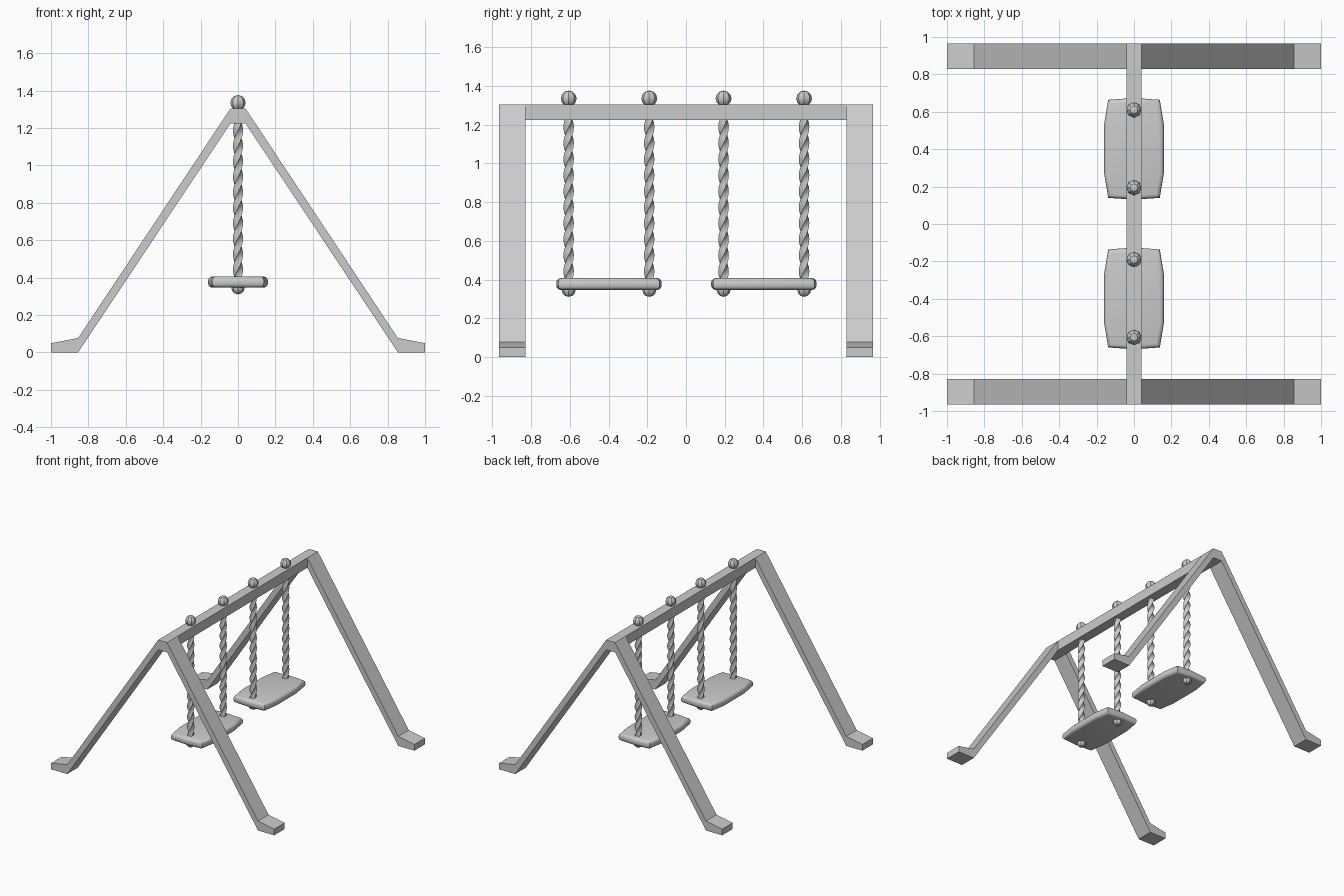
import bpy, bmesh, math

if "Cube" in bpy.data.objects:
    bpy.data.objects.remove(bpy.data.objects["Cube"])

grey = bpy.data.materials.new("plain grey")
grey.diffuse_color = (0.6, 0.6, 0.6, 1)
grey.use_nodes = True
grey.node_tree.nodes["Principled BSDF"].inputs["Base Color"].default_value = grey.diffuse_color


def finish(name, bm, smooth=None):
    bmesh.ops.recalc_face_normals(bm, faces=bm.faces)
    mesh = bpy.data.meshes.new(name)
    bm.to_mesh(mesh)
    bm.free()
    mesh.materials.append(grey)
    ob = bpy.data.objects.new(name, mesh)
    bpy.context.collection.objects.link(ob)
    if smooth:
        bpy.ops.object.select_all(action='DESELECT')
        ob.select_set(True)
        bpy.context.view_layer.objects.active = ob
        bpy.ops.object.shade_smooth_by_angle(angle=math.radians(smooth))
    return ob


def extruded(points, offset):
    """Closed outline pushed along an offset into a solid."""
    bm = bmesh.new()
    face = bm.faces.new([bm.verts.new(p) for p in points])
    new = bmesh.ops.extrude_face_region(bm, geom=[face])["geom"]
    bmesh.ops.translate(bm, vec=offset, verts=[v for v in new if isinstance(v, bmesh.types.BMVert)])
    return bm


# A-shaped end frames with splayed feet
half = [(-1, 0), (-1, 0.05), (-0.855, 0.077), (-0.04, 1.305)]
inner = [(-0.04, 1.225), (-0.855, 0)]
outline = half + [(-x, z) for x, z in reversed(half)] + [(0.855, 0), (0.04, 1.225)] + inner
for name, y in (("front_frame", -0.965), ("back_frame", 0.83)):
    finish(name, extruded([(x, y, z) for x, z in outline], (0, 0.135, 0)))

# Top beam
bar = [(-0.04, 1.225), (0.04, 1.225), (0.04, 1.305), (-0.04, 1.305)]
finish("top_beam", extruded([(x, -0.83, z) for x, z in bar], (0, 1.66, 0)))


def ball(name, y, z, r):
    bm = bmesh.new()
    bmesh.ops.create_uvsphere(bm, u_segments=8, v_segments=6, radius=r)
    bmesh.ops.translate(bm, vec=(0, y, z), verts=bm.verts)
    finish(name, bm, 30)


def rope(name, y, z0=0.36, z1=1.27, rings=44, turns=2.75):
    """Four-ridged twisted cord."""
    bm = bmesh.new()
    n, prev = 8, None
    for i in range(rings + 1):
        t = i / rings
        ring = []
        for k in range(n):
            r = 0.027 if k % 2 == 0 else 0.017
            a = 2 * math.pi * (k / n + turns * t)
            ring.append(bm.verts.new((r * math.cos(a), y + r * math.sin(a), z0 + (z1 - z0) * t)))
        if prev:
            for k in range(n):
                bm.faces.new((prev[k], prev[(k + 1) % n], ring[(k + 1) % n], ring[k]))
        else:
            bm.faces.new(ring[::-1])
        prev = ring
    bm.faces.new(prev)
    finish(name, bm, 30)


def seat(name, yc):
    """Barrel-shaped board with rounded edges."""
    quarter = [(0.16, 0.0), (0.16, 0.13), (0.138, 0.262), (0.0, 0.272)]
    right = [(x, -y) for x, y in quarter[:0:-1]] + quarter
    left = [(-x, -y) for x, y in right[1:-1]]
    bm = extruded([(x, yc + y, 0.347) for x, y in right + left], (0, 0, 0.06))
    rim = [e for e in bm.edges if abs(e.verts[0].co.z - e.verts[1].co.z) < 1e-6]
    bmesh.ops.bevel(bm, geom=rim, offset=0.022, segments=3, profile=0.5, affect='EDGES')
    finish(name, bm, 32)


# Two swings, each hung from two knotted ropes
for label, yc in (("front", -0.398), ("back", 0.402)):
    seat(label + "_seat", yc)
    for side, dy in (("near", -0.208), ("far", 0.208)):
        tag = f"{label}_{side}"
        rope(tag + "_rope", yc + dy)
        ball(tag + "_top_knot", yc + dy, 1.335, 0.041)
        ball(tag + "_bottom_knot", yc + dy, 0.347, 0.036)
